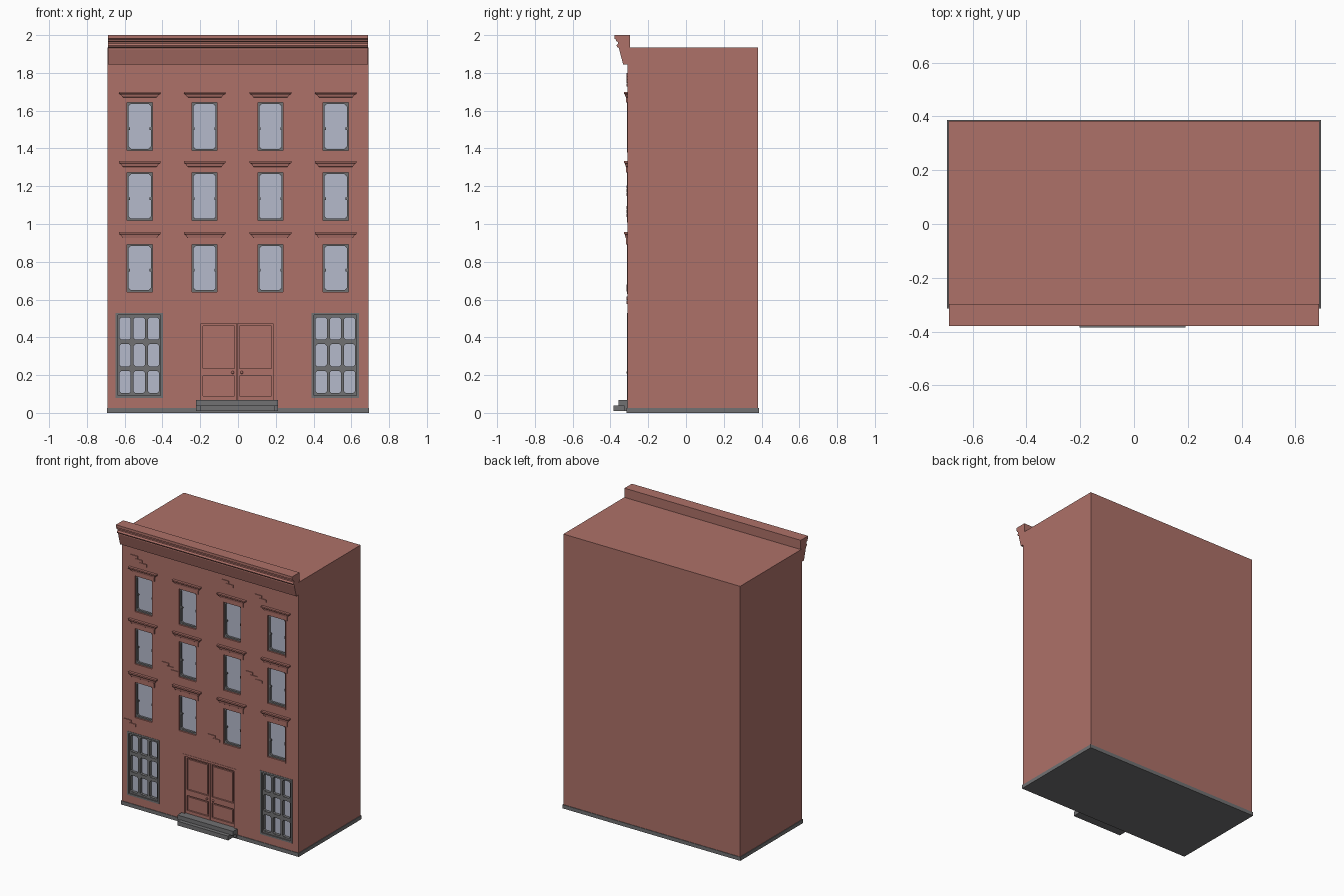
import bpy, bmesh

if "Cube" in bpy.data.objects:
    bpy.data.objects.remove(bpy.data.objects["Cube"])

F = -0.31  # y of the front wall


def material(name, rgb):
    m = bpy.data.materials.new(name)
    m.diffuse_color = (*rgb, 1)
    m.use_nodes = True
    m.node_tree.nodes["Principled BSDF"].inputs["Base Color"].default_value = m.diffuse_color
    return m


BRICK = material("red_brick", (0.42, 0.165, 0.14))
GREY = material("grey_stone", (0.165, 0.165, 0.17))
GLASS = material("pale_glass", (0.46, 0.49, 0.60))


def finish(name, bm, mat, recalc=True):
    if recalc:
        bmesh.ops.recalc_face_normals(bm, faces=bm.faces)
    me = bpy.data.meshes.new(name)
    bm.to_mesh(me)
    bm.free()
    me.materials.append(mat)
    ob = bpy.data.objects.new(name, me)
    bpy.context.collection.objects.link(ob)
    return ob


def loft(bm, rings):
    """Skin a stack of equal-length closed rings and cap both ends."""
    vs = [[bm.verts.new(p) for p in r] for r in rings]
    n = len(vs[0])
    for a, b in zip(vs, vs[1:]):
        for i in range(n):
            bm.faces.new((a[i], a[(i + 1) % n], b[(i + 1) % n], b[i]))
    bm.faces.new(vs[0][::-1])
    bm.faces.new(vs[-1])


def box(bm, x0, x1, y0, y1, z0, z1):
    loft(bm, [[(x0, y0, z), (x1, y0, z), (x1, y1, z), (x0, y1, z)] for z in (z0, z1)])


def frame(bm, x0, x1, z0, z1, hole, y0, y1, c=0.0001):
    """Closed rectangular frame with a hole (hx0,hx1,hz0,hz1) with cut corners c."""
    a, b, d, e = hole
    inner = [(a + c, d), (b - c, d), (b, d + c), (b, e - c),
             (b - c, e), (a + c, e), (a, e - c), (a, d + c)]
    outer = [(x0, z0), (x1, z0), (x1, z1), (x0, z1)]
    I = [[bm.verts.new((x, y, z)) for x, z in inner] for y in (y0, y1)]
    O = [[bm.verts.new((x, y, z)) for x, z in outer] for y in (y0, y1)]
    for k in range(2):
        for s in range(4):
            t = (s + 1) % 4
            bm.faces.new((O[k][s], O[k][t], I[k][2 * s + 1], I[k][2 * s]))
            bm.faces.new((O[k][t], I[k][(2 * s + 2) % 8], I[k][2 * s + 1]))
    for R in (I, O):
        n = len(R[0])
        for i in range(n):
            j = (i + 1) % n
            bm.faces.new((R[0][i], R[0][j], R[1][j], R[1][i]))


COLS = (-0.52, -0.177, 0.172, 0.517)
ROWS = ((0.63, 0.892, 0.958), (1.008, 1.272, 1.333), (1.378, 1.643, 1.698))
SHOPS = ((-0.648, -0.397), (0.39, 0.641))
DX0, DX1, DZ0, DZ1 = -0.212, 0.203, 0.062, 0.483
HW = 0.07  # half width of an upper window opening

# main block with window and door recesses cut in
bm = bmesh.new()
box(bm, -0.69, 0.69, F, 0.382, 0.01, 1.935)
body = finish("building_body", bm, BRICK)
bm = bmesh.new()
for cx in COLS:
    for z0, z1, _ in ROWS:
        box(bm, cx - HW, cx + HW, F - 0.05, F + 0.035, z0 + 0.008, z1 + 0.003)
for x0, x1 in SHOPS:
    box(bm, x0 + 0.002, x1 - 0.002, F - 0.05, F + 0.035, 0.082, 0.528)
box(bm, DX0, DX1, F - 0.05, F + 0.035, DZ0, DZ1)
cutter = finish("recess_cutter", bm, BRICK)
cutter.hide_render = True
mod = body.modifiers.new("recesses", "BOOLEAN")
mod.object, mod.operation, mod.solver = cutter, "DIFFERENCE", "EXACT"
bpy.context.view_layer.objects.active = body
body.select_set(True)
bpy.ops.object.modifier_apply(modifier=mod.name)
bpy.data.objects.remove(cutter)

# base plinth
bm = bmesh.new()
box(bm, -0.694, 0.694, F - 0.004, 0.386, 0, 0.026)
finish("base_plinth", bm, GREY)

# roof cornice: profile in y, z swept along x
prof = [(-0.297, 1.845), (-0.333, 1.845), (-0.354, 1.925), (-0.354, 1.932),
        (-0.364, 1.936), (-0.368, 1.945), (-0.360, 1.955), (-0.360, 1.963),
        (-0.370, 1.968), (-0.370, 1.976), (-0.379, 1.981), (-0.379, 2.0), (-0.297, 2.0)]
bm = bmesh.new()
loft(bm, [[(x, y, z) for y, z in prof] for x in (-0.688, 0.688)])
finish("roof_cornice", bm, BRICK)

# upper windows: casing, sash, two panes, hood
casing, sash, panes, hoods = (bmesh.new() for _ in range(4))
for cx in COLS:
    for z0, z1, zt in ROWS:
        a, b = cx - HW, cx + HW
        zm = (z0 + z1) / 2
        frame(casing, a - 0.004, b + 0.004, z0, z1 + 0.004,
              (a + 0.003, b - 0.003, z0 + 0.011, z1), F - 0.002, F + 0.01)
        frame(sash, a, b, z0 + 0.008, z1 + 0.003,
              (a + 0.011, b - 0.011, z0 + 0.02, z1 - 0.008), F + 0.012, F + 0.034, 0.012)
        for s in (-1, 1):
            xs = cx + s * (HW - 0.013)
            box(sash, xs - 0.005, xs + 0.005, F + 0.014, F + 0.03, zm - 0.012, zm + 0.004)
        box(panes, a + 0.005, b - 0.005, F + 0.027, F + 0.031, z0 + 0.012, zm)
        box(panes, a + 0.005, b - 0.005, F + 0.020, F + 0.028, zm, z1)
        h = zt - z1
        steps = ((0.0875, 0.007, 0), (0.0875, 0.007, 0.5), (0.092, 0.010, 0.53),
                 (0.100, 0.013, 0.75), (0.110, 0.018, 0.85), (0.110, 0.018, 1))
        loft(hoods, [[(cx - w, F - d, z1 + h * t), (cx + w, F - d, z1 + h * t),
                      (cx + w, F + 0.002, z1 + h * t), (cx - w, F + 0.002, z1 + h * t)]
                     for w, d, t in steps])
finish("upper_window_casings", casing, BRICK)
finish("upper_window_sashes", sash, GREY)
finish("upper_window_glass", panes, GLASS)
finish("window_hoods", hoods, BRICK)

# ground floor windows with three by three panes
fr, gl = bmesh.new(), bmesh.new()
for x0, x1 in SHOPS:
    z0, z1 = 0.08, 0.53
    ix0, iz0 = x0 + 0.013, z0 + 0.013
    px, pz = (x1 - x0 - 0.026) / 3, (z1 - z0 - 0.026) / 3
    frame(fr, x0, x1, z0, z1, (ix0, x1 - 0.013, iz0, z1 - 0.013), F - 0.002, F + 0.034)
    for i in range(3):
        for j in range(3):
            a, d = ix0 + i * px, iz0 + j * pz
            frame(fr, a, a + px, d, d + pz,
                  (a + 0.008, a + px - 0.008, d + 0.012, d + pz - 0.012),
                  F + 0.006, F + 0.034, 0.009)
    box(gl, ix0, x1 - 0.013, F + 0.027, F + 0.031, iz0, z1 - 0.013)
finish("shop_window_frames", fr, GREY)
finish("shop_window_glass", gl, GLASS)

# double door with recessed panels
bm = bmesh.new()
mid = (DX0 + DX1) / 2
frame(bm, DX0 - 0.003, DX1 + 0.003, DZ0, DZ1 + 0.003,
      (DX0 + 0.014, DX1 - 0.014, DZ0 + 0.004, DZ1 - 0.012), F - 0.002, F + 0.03)
for x0, x1 in ((DX0 + 0.014, mid - 0.0015), (mid + 0.0015, DX1 - 0.014)):
    for z0, z1, h0, h1 in ((DZ0, 0.213, 0.09, 0.195), (0.213, 0.471, 0.235, 0.46)):
        frame(bm, x0, x1, z0, z1, (x0 + 0.012, x1 - 0.012, h0, h1), F + 0.008, F + 0.03)
        box(bm, x0 + 0.011, x1 - 0.011, F + 0.019, F + 0.032, h0 - 0.001, h1 + 0.001)
        box(bm, x0 + 0.022, x1 - 0.022, F + 0.012, F + 0.025, h0 + 0.01, h1 - 0.01)
finish("double_door", bm, BRICK)
bm = bmesh.new()
for s in (-1, 1):
    ret = bmesh.ops.create_uvsphere(bm, u_segments=10, v_segments=6, radius=0.008)
    bmesh.ops.translate(bm, verts=ret["verts"], vec=(mid + s * 0.024, F + 0.003, 0.214))
finish("door_knobs", bm, BRICK)

# entrance steps
bm = bmesh.new()
box(bm, -0.222, 0.212, -0.358, F + 0.02, 0.037, 0.068)
box(bm, -0.202, 0.192, -0.385, F + 0.02, 0.01, 0.04)
box(bm, -0.222, 0.212, -0.325, F + 0.02, 0.01, 0.038)
finish("entrance_steps", bm, GREY)

# raised brick clusters: start x, top z, step direction, count
bm = bmesh.new()
for x, z, n in ((-0.62, 1.785, 3), (0.09, 1.80, 2), (0.35, 1.765, 2), (-0.376, 1.095, 3),
                (0.28, 1.205, 3), (-0.67, 0.615, 2), (-0.015, 0.68, 2)):
    for k in range(n):
        xa, zt = x + k * 0.036, z - k * 0.02
        box(bm, xa, xa + 0.055, F - 0.005, F + 0.004, zt - 0.018, zt)
finish("raised_bricks", bm, BRICK)
